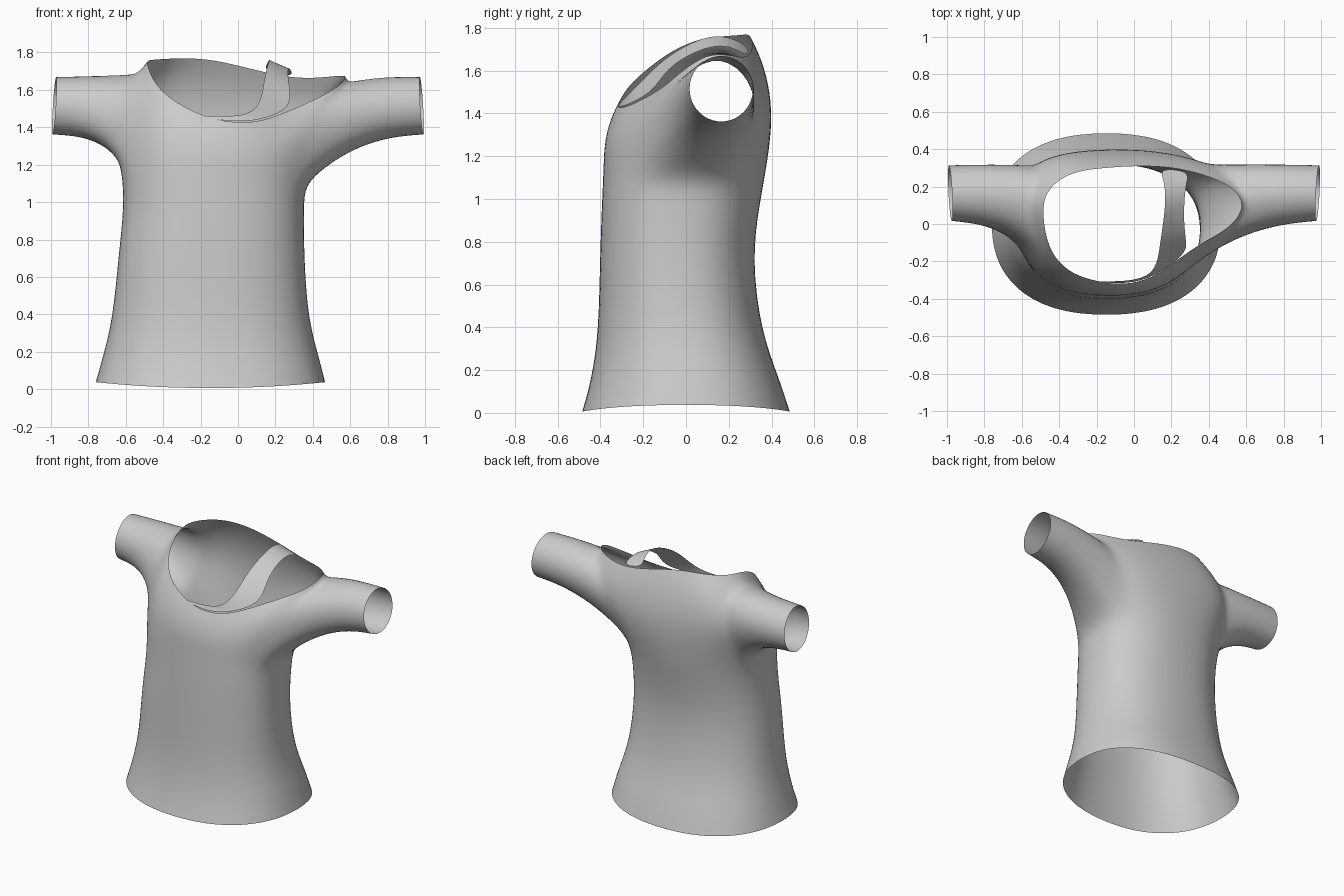
import bpy
from math import sin, cos, pi, copysign
from mathutils import Vector as V

if "Cube" in bpy.data.objects:
    bpy.data.objects.remove(bpy.data.objects["Cube"])

N = 24  # columns around the torso; 0 = right side, 6 = back, 12 = left, 18 = front


def bezier(a, c, b, t):
    return a * (1 - t) ** 2 + c * 2 * t * (1 - t) + b * t * t


def make_object(name, verts, faces, levels):
    mesh = bpy.data.meshes.new(name)
    mesh.from_pydata([tuple(v) for v in verts], [], faces)
    mesh.update()
    ob = bpy.data.objects.new(name, mesh)
    bpy.context.collection.objects.link(ob)
    bpy.context.view_layer.objects.active = ob
    ob.select_set(True)
    bpy.ops.object.mode_set(mode='EDIT')
    bpy.ops.mesh.select_all(action='SELECT')
    bpy.ops.mesh.normals_make_consistent(inside=False)
    bpy.ops.object.mode_set(mode='OBJECT')
    bpy.ops.object.shade_smooth()
    ob.select_set(False)
    sub = ob.modifiers.new("smooth", 'SUBSURF')
    sub.levels = sub.render_levels = levels
    return ob


verts, faces = [], []


def add(p):
    verts.append(V(p))
    return len(verts) - 1


def bridge(a, b, closed=True):
    n = len(a)
    for i in range(n if closed else n - 1):
        j = (i + 1) % n
        faces.append((a[i], a[j], b[j], b[i]))


# torso rings: z, left, right, front, back, lift of the sides
rings = [(0.005, -.76, .465, -.485, .485, .033), (.16, -.72, .43, -.44, .435, .02),
         (.38, -.668, .373, -.408, .35, 0), (.72, -.638, .352, -.402, .308, 0),
         (.97, -.608, .352, -.393, .342, 0), (1.14, -.62, .355, -.385, .375, 0)]
prev = None
for k, (z, x0, x1, y0, y1, lift) in enumerate(rings):
    ring = []
    for i in range(N):
        a = 2 * pi * i / N
        c, s = (copysign(abs(f) ** .86, f) for f in (cos(a), sin(a)))
        tilt = -.05 * c if k == len(rings) - 1 else 0
        ring.append(add(((x0 + x1) / 2 + (x1 - x0) / 2 * c * 1.01,
                         (y0 + y1) / 2 + (y1 - y0) / 2 * s * 1.01,
                         z + tilt + lift * c * c)))
    if prev:
        bridge(prev, ring)
    prev = ring
armpit = prev

# neckline, slipped off the right shoulder: front (columns 14-22) and back (2-10)
front_neck = [(-.475, -.06, 1.70), (-.43, -.18, 1.61), (-.33, -.27, 1.53), (-.19, -.31, 1.46),
              (-.05, -.328, 1.425), (.1, -.29, 1.425), (.22, -.2, 1.465), (.36, -.1, 1.525),
              (.52, -.02, 1.60)]
back_neck = [(.53, .2, 1.675), (.39, .26, 1.66), (.25, .295, 1.67), (.12, .31, 1.70),
             (-.02, .31, 1.735), (-.16, .30, 1.765), (-.3, .285, 1.77), (-.4, .24, 1.765),
             (-.47, .17, 1.76)]

# chest and back panels
grid = {}
for first, neck in ((14, front_neck), (2, back_neck)):
    for n, top in enumerate(neck):
        col = first + n
        a, b = verts[armpit[col]], V(top)
        ctrl = a.lerp(b, .25)
        ctrl.y = .455 if first == 2 else a.y * 1.02
        ctrl.z = a.z + (b.z - a.z) * .6
        grid[col, 0] = armpit[col]
        for r, t in enumerate((.3, .55, .8, 1), 1):
            grid[col, r] = add(bezier(a, ctrl, b, t))
    for r in range(4):
        bridge([grid[first + n, r] for n in range(9)],
               [grid[first + n, r + 1] for n in range(9)], False)

# shoulders and sleeves
sleeves = [(1, [22, 23, 0, 1, 2], (.6, .1, 1.68), (.66, .13, 1.685), .42),
           (-1, [14, 13, 12, 11, 10], (-.49, .08, 1.755), (-.56, .11, 1.705), .22)]
for side, under, neck_pt, shoulder_pt, reach in sleeves:
    f, b = under[0], under[-1]
    neck, top = add(neck_pt), add(shoulder_pt)
    bridge([grid[f, 3], top, grid[b, 3]], [grid[f, 4], neck, grid[b, 4]], False)
    loop = ([armpit[i] for i in under] + [grid[b, r] for r in (1, 2, 3)] + [top]
            + [grid[f, r] for r in (3, 2, 1)])
    prev = loop
    for t in (.2, .4, .6, .8, 1):
        ring = []
        for i, v in enumerate(loop):
            a = (i - 2) * pi / 6
            start = verts[v]
            end = V((side * (1 - .008 * (1 - sin(a)) - .01 * (1 - cos(a))),
                     .165 + .155 * sin(a), 1.515 - .16 * cos(a)))
            ctrl = V((start.x + (end.x - start.x) * reach,
                      .165 + .17 * sin(a), 1.52 - .163 * cos(a)))
            ring.append(add(bezier(start, ctrl, end, t)))
        bridge(prev, ring)
        prev = ring

make_object("shirt_body", verts, faces, 2)

# shoulder strap, flaring into the front neckline
inner = [(-.2, -.306, 1.462), (-.05, -.308, 1.457), (.07, -.285, 1.47), (.125, -.22, 1.54),
         (.14, -.1, 1.66), (.16, .03, 1.735), (.17, .14, 1.77), (.16, .24, 1.745), (.13, .3, 1.70)]
outer = [(-.19, -.312, 1.452), (0, -.322, 1.425), (.15, -.258, 1.445), (.285, -.15, 1.505),
         (.277, -.09, 1.61), (.265, .03, 1.685), (.27, .14, 1.72), (.28, .22, 1.71), (.3, .285, 1.665)]
n = len(inner)
make_object("shoulder_strap", inner + outer,
            [(i, i + 1, n + i + 1, n + i) for i in range(n - 1)], 2)
